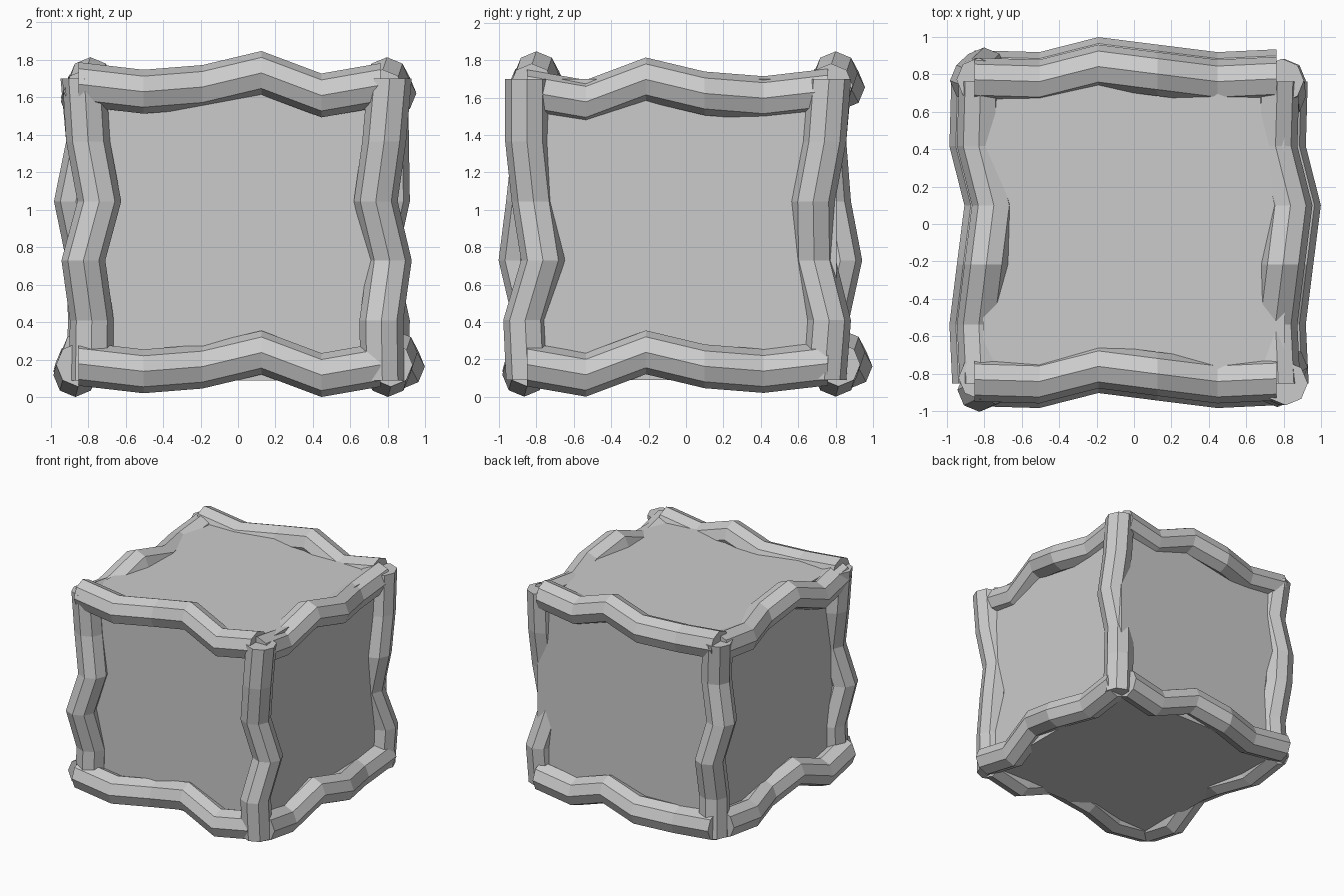
import bpy, bmesh
from math import sin, cos, pi
from mathutils import Vector

if "Cube" in bpy.data.objects:
    bpy.data.objects.remove(bpy.data.objects["Cube"])

SIDES, R = 8, 0.117
STATIONS = [-0.85, -0.505, -0.19, 0.125, 0.445, 0.76]
SIDE_BEND = [0.01, 0.0, 0.08, 0.04, 0.0, 0.015]
RISE_BEND = [0.06, 0.02, 0.045, 0.12, 0.0, 0.055]


def log(name, points, u, v):
    """Faceted log: rings lying in the u, v plane around each path point."""
    bm = bmesh.new()
    rings = []
    for p in points:
        rings.append([bm.verts.new(Vector(p) + R * (cos(2 * pi * i / SIDES) * u + sin(2 * pi * i / SIDES) * v))
                      for i in range(SIDES)])
    for a, b in zip(rings, rings[1:]):
        for i in range(SIDES):
            j = (i + 1) % SIDES
            bm.faces.new((a[i], a[j], b[j], b[i]))
    bm.faces.new(rings[0])
    bm.faces.new(rings[-1])
    bmesh.ops.recalc_face_normals(bm, faces=bm.faces)
    mesh = bpy.data.meshes.new(name)
    bm.to_mesh(mesh)
    bm.free()
    bpy.context.collection.objects.link(bpy.data.objects.new(name, mesh))


X, Y, Z = Vector((1, 0, 0)), Vector((0, 1, 0)), Vector((0, 0, 1))

# Solid crate body
bpy.ops.mesh.primitive_cube_add(size=1, location=(0, 0, 0.895))
body = bpy.context.object
body.name = "crate_body"
body.scale = (1.61, 1.61, 1.61)

# Logs across the front and back edges: side offset, height
for name, side, height in (("front_lower_log", -0.865, 0.118), ("front_upper_log", -0.84, 1.61),
                           ("back_lower_log", 0.80, 0.118), ("back_upper_log", 0.76, 1.61)):
    log(name, [(s, side + a, height + b) for s, a, b in zip(STATIONS, SIDE_BEND, RISE_BEND)], Y, Z)

# Logs along the left and right edges: the same log turned a quarter
for name, side, height in (("left_lower_log", -0.868, 0.118), ("left_upper_log", -0.828, 1.577),
                           ("right_lower_log", 0.80, 0.118), ("right_upper_log", 0.755, 1.577)):
    log(name, [(side + a, -s - 0.09, height + b) for s, a, b in zip(STATIONS, SIDE_BEND, RISE_BEND)], X, Z)

# Upright corner logs, from top to bottom
HEIGHTS = [1.70, 1.365, 1.045, 0.73, 0.41, 0.09]
UPRIGHTS = {
    "front_right_post": ([.81, .78, .735, .81, .765, .77], [-.85, -.85, -.815, -.765, -.86, -.845]),
    "front_left_post": ([-.82, -.80, -.74, -.825, -.78, -.785], [-.82, -.81, -.845, -.885, -.81, -.82]),
    "back_right_post": ([.79, .795, .80, .73, .80, .79], [.765, .74, .68, .685, .765, .74]),
    "back_left_post": ([-.83, -.80, -.865, -.80, -.79, -.80], [.77, .74, .765, .825, .755, .77]),
}
for name, (xs, ys) in UPRIGHTS.items():
    log(name, list(zip(xs, ys, HEIGHTS)), X, Y)
